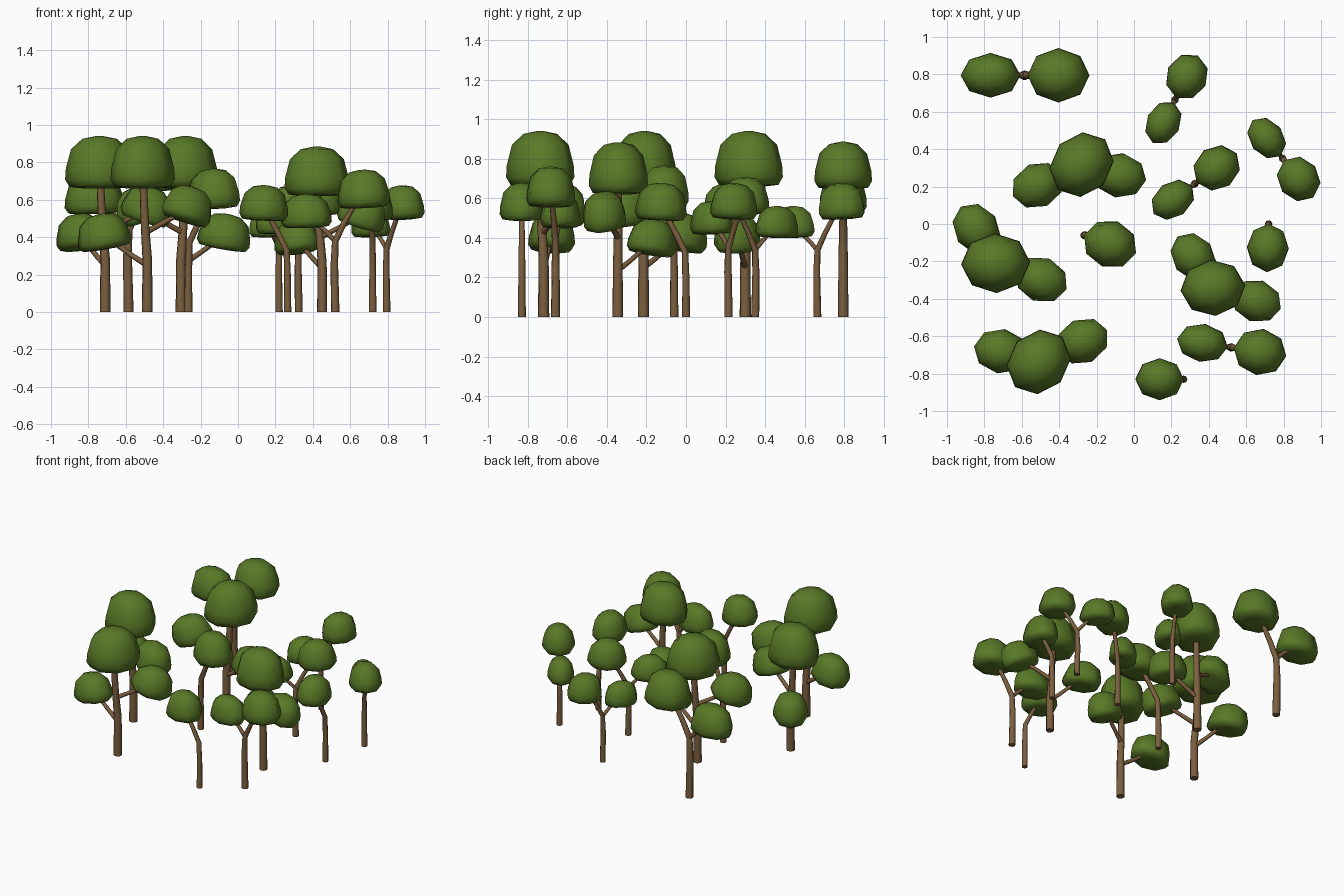
import bpy, bmesh
from math import cos, sin, pi, radians
from mathutils import Matrix, Vector

if "Cube" in bpy.data.objects:
    bpy.data.objects.remove(bpy.data.objects["Cube"])


def material(name, rgb):
    m = bpy.data.materials.new(name)
    m.diffuse_color = (*rgb, 1)
    m.use_nodes = True
    m.node_tree.nodes["Principled BSDF"].inputs["Base Color"].default_value = m.diffuse_color
    return m


LEAF = material("leaf_green", (0.10, 0.19, 0.02))
BARK = material("bark_brown", (0.20, 0.115, 0.05))


def loft(name, rings, mat, flat_caps):
    """Skin a stack of equal-sized vertex rings and close both ends."""
    bm = bmesh.new()
    rows = [[bm.verts.new(p) for p in ring] for ring in rings]
    n = len(rows[0])
    for a, b in zip(rows, rows[1:]):
        for i in range(n):
            j = (i + 1) % n
            bm.faces.new((a[i], a[j], b[j], b[i])).smooth = True
    bm.faces.new(rows[0][::-1]).smooth = not flat_caps
    bm.faces.new(rows[-1]).smooth = not flat_caps
    bmesh.ops.recalc_face_normals(bm, faces=bm.faces)
    me = bpy.data.meshes.new(name)
    bm.to_mesh(me)
    bm.free()
    me.materials.append(mat)
    ob = bpy.data.objects.new(name, me)
    bpy.context.collection.objects.link(ob)


def limb(name, frame, pts, r0, r1):
    """Tapered eight-sided tube along a path."""
    pts = [Vector(p) for p in pts]
    rings = []
    for k, p in enumerate(pts):
        d = pts[min(k + 1, len(pts) - 1)] - pts[max(k - 1, 0)]
        if k == 0 and abs(p.z) < 1e-6:
            d = Vector((0, 0, 1))
        q = Vector((0, 0, 1)).rotation_difference(d.normalized())
        r = r0 + (r1 - r0) * k / (len(pts) - 1)
        rings.append([frame @ (p + q @ Vector((r * cos(i * pi / 4), r * sin(i * pi / 4), 0)))
                      for i in range(8)])
    loft(name, rings, BARK, True)


# Dome profile: radius, height (-0.5 .. 0.5)
DOME = [(0.45, -0.5), (0.87, -0.47), (1.0, -0.33), (0.98, -0.12), (0.83, 0.25),
        (0.5, 0.45), (0.12, 0.5)]


def canopy(name, frame, ang, dist, z, size, tilt=0, turn=0):
    """Squashed octagonal dome; size = radial, tangential, height."""
    m = (frame @ Matrix.Rotation(radians(ang), 4, 'Z') @ Matrix.Translation((dist, 0, z))
         @ Matrix.Rotation(radians(turn), 4, 'Z') @ Matrix.Rotation(radians(tilt), 4, 'Y')
         @ Matrix.Diagonal((size[0] / 2, size[1] / 2, size[2], 1)))
    loft(name, [[m @ Vector((r * cos(i * pi / 4), r * sin(i * pi / 4), h)) for i in range(8)]
                for r, h in DOME], LEAF, False)


def tree_frame(x, y, ang, s):
    return (Matrix.Translation((x, y, 0)) @ Matrix.Rotation(radians(ang), 4, 'Z')
            @ Matrix.Scale(s, 4))


def big_tree(f):
    limb("big_trunk", f, [(0, 0, 0), (0, 0, .28), (.01, .01, .45), (.02, .02, .72)], .029, .02)
    limb("low_branch", f, [(0, 0, .25), (.08, 0, .30), (.21, 0, .39)], .016, .012)
    g = f @ Matrix.Rotation(radians(-146), 4, 'Z')
    limb("high_branch", g, [(0, 0, .43), (.08, 0, .47), (.20, 0, .53)], .016, .012)
    canopy("top_canopy", f, 45, .03, .80, (.37, .32, .28), 0, 12)
    canopy("low_canopy", f, 0, .24, .43, (.29, .24, .19), 10)
    canopy("high_canopy", g, 0, .245, .575, (.29, .24, .19), 18)


def forked_tree(f):
    limb("forked_trunk", f, [(0, 0, 0), (-.005, 0, .25), (0, 0, .38), (.05, 0, .48),
                             (.12, 0, .60)], .023, .013)
    limb("fork_branch", f, [(0, 0, .38), (-.05, 0, .43), (-.13, 0, .50)], .014, .011)
    canopy("upper_canopy", f, 0, .152, .658, (.285, .25, .205), -3)
    canopy("lower_canopy", f, 180, .158, .54, (.275, .205, .18), 2)


def small_tree(f):
    limb("small_trunk", f, [(0, 0, 0), (0, 0, .18), (.005, 0, .33), (.05, 0, .42),
                            (.11, 0, .53)], .02, .013)
    canopy("small_canopy", f, 0, .125, .583, (.26, .225, .19), -3)


# x, y, heading, scale for each tree
GROVE = {
    big_tree: [(-.71, -.215, 125, 1), (-.485, -.72, 170, 1),
               (.45, -.345, 128, .94), (-.305, .30, -10, 1)],
    forked_tree: [(.52, -.66, -9, 1), (-.585, .795, 0, 1.165), (.22, .665, 63, .89),
                  (.325, .215, 36, .93), (.795, .35, -52, .89)],
    small_tree: [(.265, -.83, 180, 1), (.72, 0, -92, 1), (-.265, -.06, -19, 1.13)],
}
for build, places in GROVE.items():
    for p in places:
        build(tree_frame(*p))
